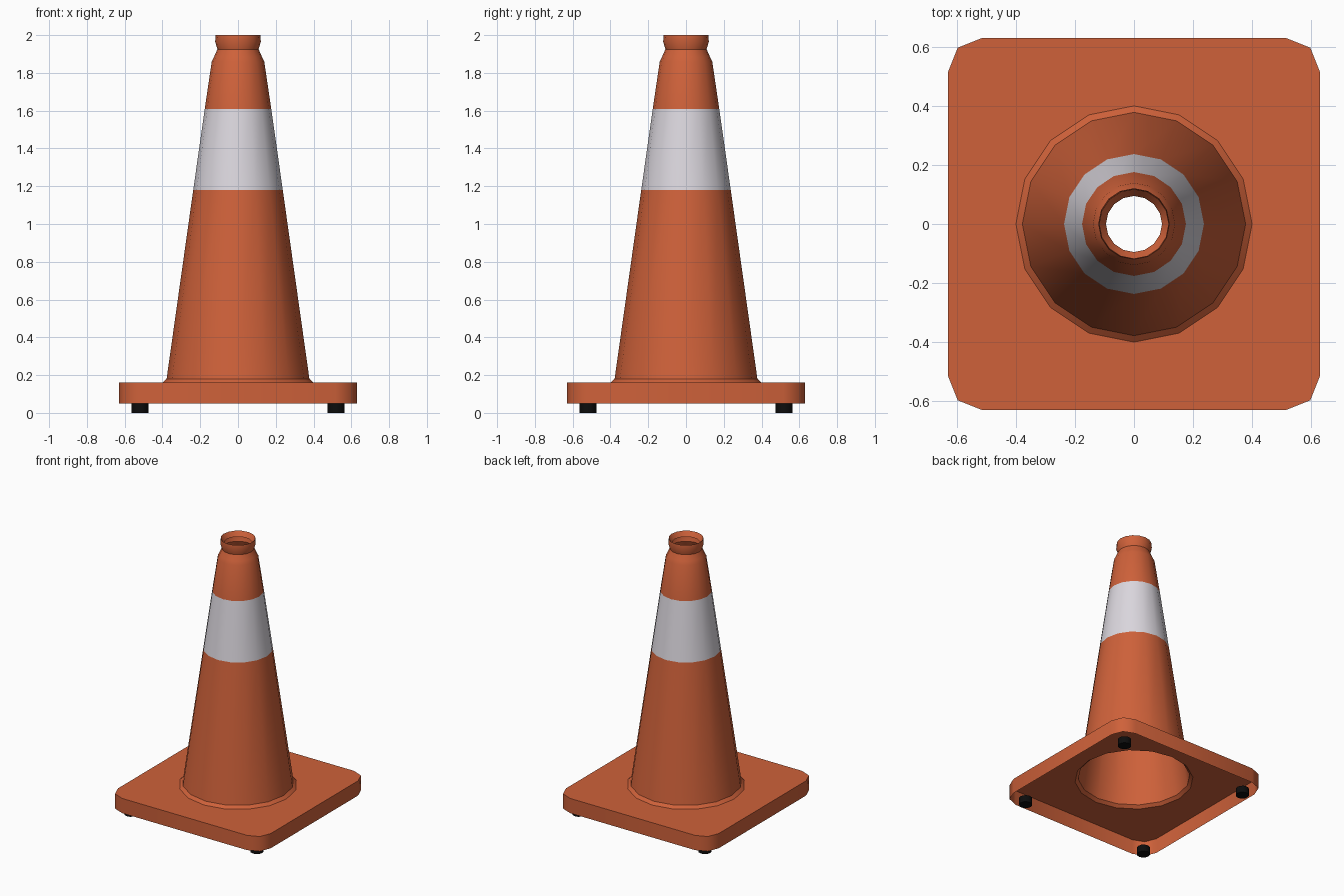
import bpy, bmesh, math

if "Cube" in bpy.data.objects:
    bpy.data.objects.remove(bpy.data.objects["Cube"])

SIDES = 16


def material(name, rgb):
    m = bpy.data.materials.new(name)
    m.diffuse_color = (*rgb, 1.0)
    m.use_nodes = True
    m.node_tree.nodes["Principled BSDF"].inputs["Base Color"].default_value = m.diffuse_color
    return m


orange = material("cone orange", (0.62, 0.12, 0.042))
white = material("reflective white", (0.71, 0.68, 0.73))
black = material("rubber black", (0.004, 0.004, 0.004))


def finish(bm, name, mats, angle):
    me = bpy.data.meshes.new(name)
    bm.to_mesh(me)
    bm.free()
    for m in mats:
        me.materials.append(m)
    ob = bpy.data.objects.new(name, me)
    bpy.context.collection.objects.link(ob)
    bpy.ops.object.select_all(action='DESELECT')
    ob.select_set(True)
    bpy.context.view_layer.objects.active = ob
    bpy.ops.object.shade_smooth_by_angle(angle=math.radians(angle))
    return ob


def ring(bm, r, z):
    return [bm.verts.new((r * math.cos(2 * math.pi * i / SIDES),
                          r * math.sin(2 * math.pi * i / SIDES), z))
            for i in range(SIDES)]


# Hollow cone body: thin shell, flange at the bottom, necked open collar on top
profile = [(0.40, 0.16), (0.378, 0.18), (0.237, 1.18), (0.176, 1.61),
           (0.139, 1.86), (0.127, 1.885), (0.109, 1.925), (0.121, 1.965),
           (0.118, 2.0), (0.095, 1.965)]
bm = bmesh.new()
rings = [ring(bm, r, z) for r, z in profile]
for k, (a, b) in enumerate(zip(rings, rings[1:])):
    for i in range(SIDES):
        j = (i + 1) % SIDES
        f = bm.faces.new((a[i], a[j], b[j], b[i]))
        f.material_index = 1 if k == 2 else 0   # white band
finish(bm, "cone_body", [orange, white], 30)

# Base: square plate with cut corners, open underneath, with a round hole
bm = bmesh.new()
corner = [(0.63, 0.515), (0.597, 0.597), (0.515, 0.63)]
outline = []
for q in range(4):
    for x, y in corner:
        for _ in range(q):
            x, y = -y, x
        outline.append((x, y))
top = [bm.verts.new((x, y, 0.16)) for x, y in outline]
low = [bm.verts.new((x, y, 0.05)) for x, y in outline]
hole = ring(bm, 0.40, 0.16)
edges = []
for loop in (top, hole):
    for i, v in enumerate(loop):
        edges.append(bm.edges.new((v, loop[(i + 1) % len(loop)])))
bmesh.ops.triangle_fill(bm, edges=edges, use_beauty=True, normal=(0, 0, 1))
for f in bm.faces:
    f.normal_update()
    if f.normal.z < 0:
        f.normal_flip()
n = len(top)
for i in range(n):
    j = (i + 1) % n
    bm.faces.new((low[i], low[j], top[j], top[i]))
finish(bm, "base_plate", [orange], 50)

# Four rubber feet
for sx, sx_name in ((-1, "left"), (1, "right")):
    for sy, sy_name in ((-1, "front"), (1, "back")):
        bm = bmesh.new()
        bmesh.ops.create_cone(bm, cap_ends=True, segments=12,
                              radius1=0.045, radius2=0.045, depth=0.05)
        bmesh.ops.translate(bm, verts=bm.verts,
                            vec=(0.52 * sx, 0.52 * sy, 0.025))
        finish(bm, f"foot_{sy_name}_{sx_name}", [black], 35)
